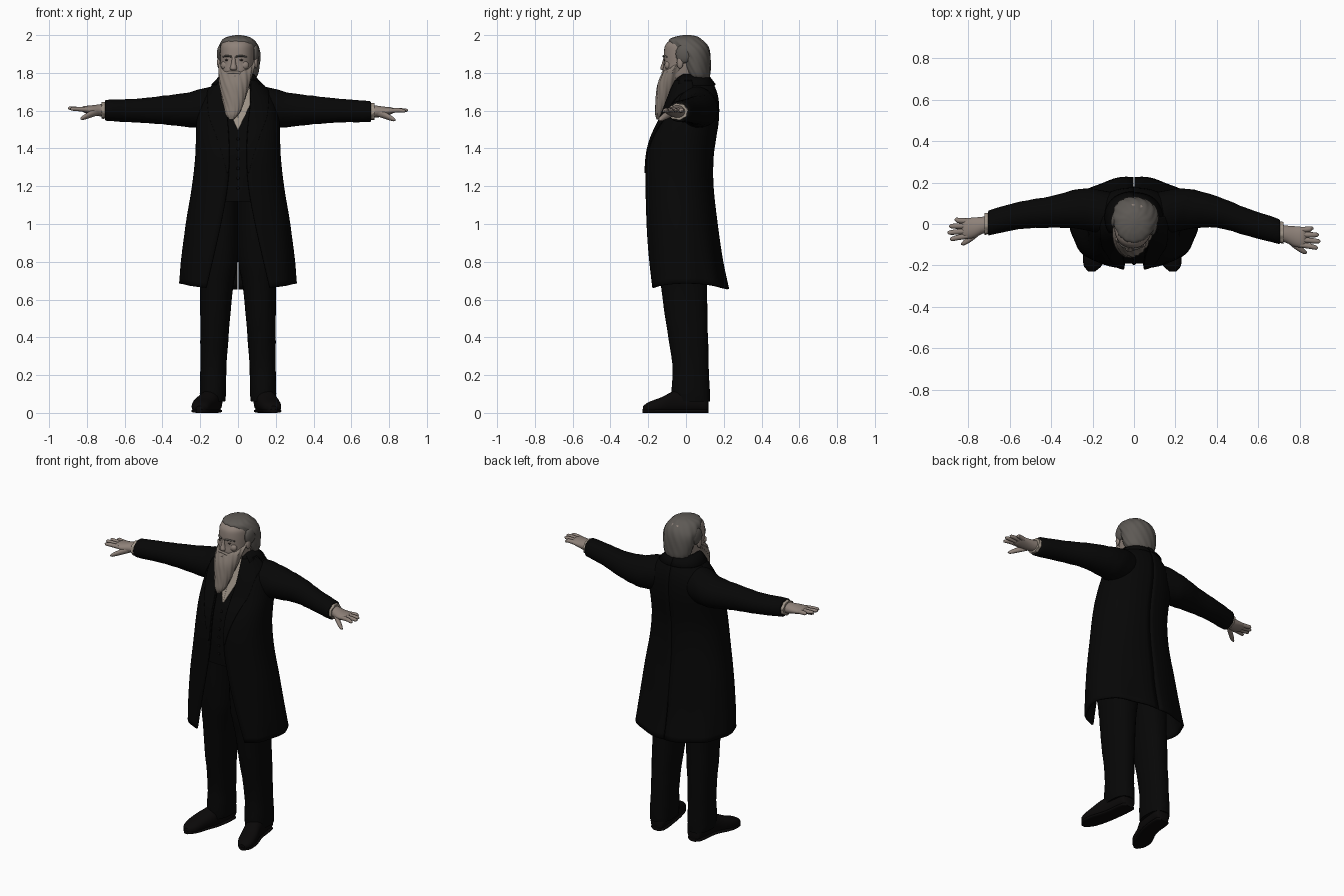
import bpy
import bmesh
from math import sin, cos, pi, asin, copysign

if "Cube" in bpy.data.objects:
    bpy.data.objects.remove(bpy.data.objects["Cube"])

parts = []


def material(name, r, g, b):
    m = bpy.data.materials.new(name)
    m.use_nodes = True
    m.diffuse_color = (r, g, b, 1)
    shader = m.node_tree.nodes["Principled BSDF"]
    shader.inputs["Base Color"].default_value = (r, g, b, 1)
    shader.inputs["Roughness"].default_value = 0.8
    return m


cloth = material("black cloth", 0.002, 0.002, 0.002)
leather = material("black leather", 0.003, 0.0025, 0.0025)
linen = material("linen", 0.34, 0.29, 0.24)
skin = material("skin", 0.27, 0.22, 0.19)
hair_grey = material("grey hair", 0.11, 0.10, 0.09)
beard_grey = material("beard", 0.24, 0.20, 0.17)
shadow_brown = material("eye brown", 0.06, 0.045, 0.04)


def sample(rows, t):
    """Smooth interpolation of profile rows; the first value is the station."""
    k = 0
    while k < len(rows) - 2 and t > rows[k + 1][0]:
        k += 1
    a, b = rows[k], rows[k + 1]
    p, q = rows[max(k - 1, 0)], rows[min(k + 2, len(rows) - 1)]
    h = b[0] - a[0]
    u = (t - a[0]) / h
    out = []
    for i in range(1, len(a)):
        ma = (b[i] - p[i]) / (b[0] - p[0]) * h
        mb = (q[i] - a[i]) / (q[0] - a[0]) * h
        out.append((2*u**3 - 3*u*u + 1) * a[i] + (u**3 - 2*u*u + u) * ma
                   + (3*u*u - 2*u**3) * b[i] + (u**3 - u*u) * mb)
    return out


def power(v, e):
    return copysign(abs(v) ** (2 / e), v)


def grid_object(name, rings, mat, closed):
    """Skin a list of rings; closed rings are capped at both ends."""
    bm = bmesh.new()
    vs = [[bm.verts.new(p) for p in ring] for ring in rings]
    n = len(vs[0])
    for a, b in zip(vs, vs[1:]):
        for j in range(n if closed else n - 1):
            k = (j + 1) % n
            bm.faces.new((a[j], a[k], b[k], b[j]))
    if closed:
        bm.faces.new(vs[0])
        bm.faces.new(vs[-1])
        bmesh.ops.recalc_face_normals(bm, faces=bm.faces)
    mesh = bpy.data.meshes.new(name)
    bm.to_mesh(mesh)
    bm.free()
    mesh.materials.append(mat)
    ob = bpy.data.objects.new(name, mesh)
    bpy.context.collection.objects.link(ob)
    parts.append(ob)
    return ob


def loft(name, axis, rows, mat, n=24, steps=4, e=2, wave=0, lobes=9, side=1):
    """Rows are station, centre u, centre v, radius u, radius v."""
    stations = [a[0] + (b[0] - a[0]) * s / steps
                for a, b in zip(rows, rows[1:]) for s in range(steps)]
    rings = []
    for t in stations + [rows[-1][0]]:
        cu, cv, ru, rv = sample(rows, t)
        ring = []
        for j in range(n):
            w = 2 * pi * j / n
            r = 1 + wave * sin(lobes * w + t * 70)
            u = cu + max(ru, 0.001) * r * power(cos(w), e)
            v = cv + max(rv, 0.001) * r * power(sin(w), e)
            x, y, z = {"x": (t, u, v), "y": (u, t, v), "z": (u, v, t)}[axis]
            ring.append((x * side, y, max(z, 0)))
        rings.append(ring)
    return grid_object(name, rings, mat, True)


def ball(name, loc, size, mat):
    x, y, z = loc
    a, b, c = size
    rows = [(z + c * sin(k * pi / 8), x, y, a * cos(k * pi / 8), b * cos(k * pi / 8))
            for k in range(-4, 5)]
    return loft(name, "z", rows, mat, n=16, steps=1)


# Coat sections: height, half width, front, back
coat = [(0.655, .302, -.198, .22), (0.8, .292, -.202, .19), (1.0, .27, -.207, .162),
        (1.2, .238, -.21, .14), (1.35, .221, -.205, .14), (1.45, .217, -.183, .153),
        (1.55, .213, -.138, .168), (1.65, .19, -.1, .168), (1.72, .14, -.075, .15),
        (1.76, .1, -.06, .122), (1.79, .08, -.05, .105)]
# Half width of the front opening by height
opening = [(0.655, .17), (1.0, .09), (1.2, .055), (1.35, .045), (1.5, .05), (1.65, .065), (1.79, .06)]


def body_point(z, w, side, out=0):
    a, f, b = sample(coat, z)
    e = 2.5 if w < pi / 2 else 2.15
    mid = (f + b) / 2
    fold = 0.005 * sin(9 * w) * max(0, 1.1 - z) * 2
    hem = 0.1 * max(0, 0.95 - z) * sin(w) ** 2
    return (side * (a + out + fold) * power(sin(w), e),
            mid - ((b - f) / 2 + out + fold) * power(cos(w), e), z + hem)


def edge_angle(z, x):
    return asin(min(1, (x / sample(coat, z)[0])) ** 1.25)


def panel(name, low, high, span, side, out, thick, mat=cloth):
    """Sheet on the body surface; span gives its two edge angles at a height."""
    rings = []
    for k in range(37):
        z = low + (high - low) * k / 36
        start, end = span(z)
        rings.append([body_point(z, start + (end - start) * j / 28, side, out)
                      for j in range(29)])
    ob = grid_object(name, rings, mat, False)
    mod = ob.modifiers.new("thickness", "SOLIDIFY")
    mod.thickness, mod.offset = thick, 0


def coat_span(z):
    """Front edge round to the back seam, with a narrow tail vent."""
    return edge_angle(z, sample(opening, z)[0]), pi - 0.008 * (z < 0.9)


def lapel_span(z):
    g = sample(opening, z)[0]
    return edge_angle(z, g), edge_angle(z, g + .005 + .085 * min(1, (z - 1.26) / .3))


def shirt_span(z):
    return 0, edge_angle(z, (z - 1.495) * .5)


# Waistcoat and its buttons
rings = [[body_point(1.12 + .67 * k / 48, pi * abs(j) / 24, 1 if j >= 0 else -1, -.018)
          for j in range(-23, 25)] for k in range(49)]
grid_object("waistcoat", rings, cloth, True)
for k in range(6):
    z = 1.19 + k * 0.052
    ball("waistcoat_button", (0, sample(coat, z)[1] + .017, z), (.008, .005, .008), leather)
loft("shirt_collar", "z", [(1.7, 0, .02, .078, .083), (1.79, 0, .02, .07, .078)], linen)

for side, tag in ((1, "left"), (-1, "right")):
    # Shirt front, frock coat half, lapel and turned collar
    panel(tag + "_shirt_front", 1.5, 1.76, shirt_span, side, -.013, .005, linen)
    panel(tag + "_coat_half", .655, 1.79, coat_span, side, 0, .012)
    panel(tag + "_lapel", 1.27, 1.76, lapel_span, side, .008, .007)
    rings = [[body_point(z, pi * (.3 + .7 * j / 16), side, o) for j in range(17)]
             for z, o in ((1.735, .012), (1.765, .012), (1.79, .006))]
    collar = grid_object(tag + "_coat_collar", rings, cloth, False)
    collar.modifiers.new("thickness", "SOLIDIFY").thickness = .006

    # Sleeve: the right arm reaches less far forward
    dy = 0 if side > 0 else .042
    dz = 0 if side > 0 else .007
    loft(tag + "_sleeve", "x",
         [(.08, .045, 1.63, .1, .1), (.17, .06, 1.616, .106, .106), (.26, .073, 1.605, .097, .092),
          (.4, .058, 1.603, .076, .075), (.55, .008 + dy * .8, 1.6, .066, .062),
          (.7, -.036 + dy, 1.595 + dz, .06, .055), (.705, -.037 + dy, 1.595 + dz, .054, .049)],
         cloth, n=32, wave=.014, lobes=3, side=side)
    loft(tag + "_shirt_cuff", "x", [(.68, -.035 + dy, 1.595 + dz, .05, .045),
                                    (.722, -.043 + dy, 1.595 + dz, .051, .043)],
         linen, wave=.06, lobes=8, n=32, side=side)

    # Hand, fingers and thumb
    loft(tag + "_palm", "x",
         [(.69, -.04 + dy, 1.597 + dz, .04, .034), (.73, -.048 + dy, 1.595 + dz, .041, .032),
          (.775, -.06 + dy, 1.596 + dz, .049, .025), (.815, -.064 + dy, 1.6 + dz, .049, .017),
          (.83, -.064 + dy, 1.6 + dz, .042, .009)], skin, side=side)
    for i, tip in enumerate((.888, .9, .892, .866)):
        k = i - 1.5
        y0, y1 = -.064 + k * .024 + dy, -.068 + k * .031 + dy
        z1 = 1.604 + dz * 1.6 - abs(k) * .004
        loft(tag + "_finger", "x",
             [(.8, y0, 1.599 + dz, .013, .013), (.85, (y0 + y1) / 2, 1.602 + dz, .013, .012),
              (tip - .008, y1, z1, .01, .009), (tip, y1, z1, .003, .003)],
             skin, n=10, steps=3, side=side)
    loft(tag + "_thumb", "x",
         [(.735, -.07 + dy, 1.59 + dz, .016, .02), (.78, -.105 + dy, 1.574 + dz, .018, .018),
          (.82, -.132 + dy, 1.556 + dz, .013, .012), (.834, -.138 + dy, 1.55 + dz, .004, .004)],
         skin, n=12, side=side)

    # Trouser leg
    loft(tag + "_trouser_leg", "z",
         [(.06, .133, .028, .066, .1), (.1, .133, .025, .069, .102), (.25, .13, .024, .069, .096),
          (.5, .121, .002, .079, .112), (.67, .113, -.01, .088, .122), (.83, .103, -.018, .106, .134),
          (1.2, .09, -.02, .1, .14)], cloth, n=32, e=2.3, wave=.012, lobes=4, side=side)
    # Shoe with sole, the right toe turned out further
    toe = 0 if side > 0 else .016
    loft(tag + "_shoe", "y",
         [(-.228, .188 + toe, .022, .018, .014), (-.2, .183 + toe, .028, .044, .028),
          (-.13, .169 + toe, .042, .055, .041), (-.05, .149, .06, .052, .06),
          (.06, .134, .062, .05, .058), (.11, .13, .05, .042, .045),
          (.118, .13, .045, .02, .03)], leather, e=2.4, side=side)
    loft(tag + "_shoe_sole", "y",
         [(-.23, .188 + toe, .01, .016, .01), (-.2, .183 + toe, .01, .044, .01),
          (-.13, .169 + toe, .01, .056, .01), (-.03, .145, .01, .05, .01),
          (.1, .13, .01, .046, .01), (.118, .13, .01, .025, .01)],
         leather, e=3, side=side)

# Head parts are built facing forward, then turned together
first = len(parts)
loft("head", "z",
     [(1.66, 0, .03, .06, .065), (1.74, 0, .02, .065, .075), (1.79, 0, -.018, .08, .1),
      (1.85, 0, -.006, .089, .112), (1.92, 0, 0, .092, .116), (1.955, 0, .0, .085, .104),
      (1.98, 0, .004, .055, .07), (1.988, 0, .004, .01, .02)], skin, n=32, e=2.2)
loft("hair", "z",
     [(1.768, 0, .075, .066, .042), (1.78, 0, .072, .085, .054), (1.82, 0, .064, .1, .066),
      (1.88, 0, .053, .108, .077), (1.92, 0, .036, .109, .088), (1.95, 0, .014, .1, .097),
      (1.977, 0, -.002, .081, .086), (1.993, 0, .004, .05, .056), (2.0, 0, .006, .012, .02)],
     hair_grey, n=64, wave=.02, lobes=13)
loft("beard", "z",
     [(1.552, -.005, -.15, .01, .009), (1.58, -.003, -.143, .034, .023), (1.62, 0, -.13, .049, .034),
      (1.68, 0, -.113, .066, .047), (1.74, 0, -.092, .08, .059), (1.79, 0, -.068, .089, .062),
      (1.815, 0, -.05, .093, .06), (1.85, 0, -.02, .096, .03), (1.88, 0, -.012, .095, .02)],
     beard_grey, n=64, steps=6, wave=.035, lobes=13)
loft("nose", "z",
     [(1.812, 0, -.112, .012, .014), (1.822, 0, -.116, .02, .022), (1.85, 0, -.113, .013, .017),
      (1.885, 0, -.106, .011, .014)], skin, n=14)
ball("lower_lip", (0, -.126, 1.782), (.022, .008, .006), skin)
for s in (1, -1):
    loft("moustache", "x", [(0, -.119, 1.803, .009, .007), (.03, -.113, 1.799, .012, .01),
                            (.058, -.092, 1.782, .008, .008)], beard_grey, n=12, side=s)
    ball("eye", (s * .036, -.106, 1.868), (.014, .008, .005), shadow_brown)
    ball("cheekbone", (s * .045, -.086, 1.84), (.032, .02, .026), skin)
    loft("eyebrow", "x", [(.012, -.116, 1.886, .008, .005), (.04, -.11, 1.89, .008, .005),
                          (.066, -.088, 1.884, .006, .004)], hair_grey, n=10, side=s)
    ball("ear", (s * .1, -.012, 1.855), (.01, .018, .032), skin)
    ball("side_hair", (s * .096, .005, 1.9), (.017, .042, .05), hair_grey)
for ob in parts[first:]:
    ob.rotation_euler.z = -.2

# Smooth shading with crisp hems and soles
bpy.ops.object.select_all(action="DESELECT")
for ob in parts:
    ob.select_set(True)
bpy.context.view_layer.objects.active = parts[0]
bpy.ops.object.shade_smooth_by_angle(angle=.75)
